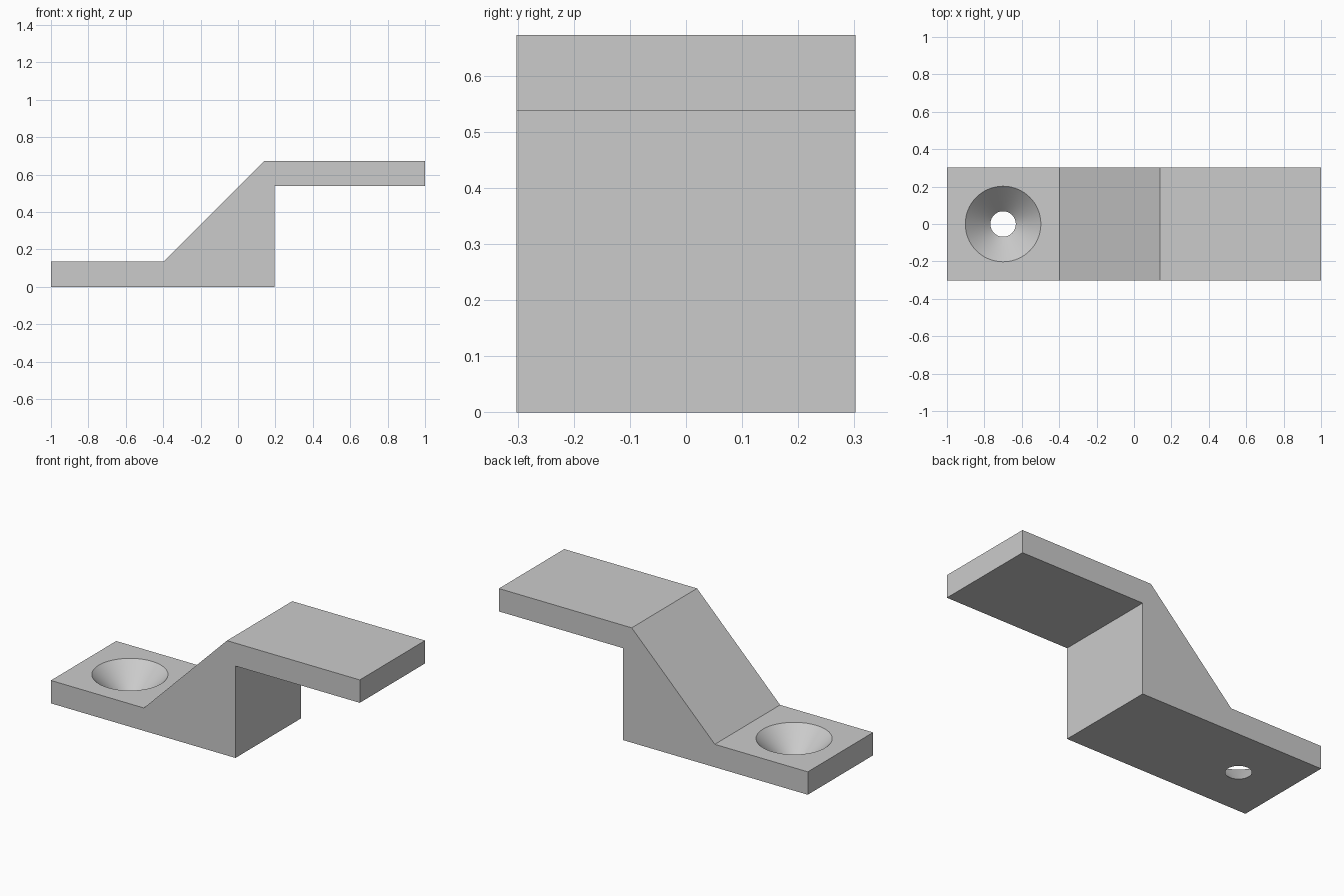
import bpy, bmesh, math

cube = bpy.data.objects.get("Cube")
if cube:
    bpy.data.objects.remove(cube, do_unlink=True)

HALF_WIDTH = 0.302
THICK = 0.134

# Single light grey material
grey = bpy.data.materials.new("light_grey")
grey.use_nodes = True
color = (0.6, 0.6, 0.6, 1.0)
grey.diffuse_color = color
grey.node_tree.nodes["Principled BSDF"].inputs["Base Color"].default_value = color


def make_object(name, bm):
    bmesh.ops.recalc_face_normals(bm, faces=bm.faces)
    mesh = bpy.data.meshes.new(name)
    bm.to_mesh(mesh)
    bm.free()
    mesh.materials.append(grey)
    obj = bpy.data.objects.new(name, mesh)
    bpy.context.collection.objects.link(obj)
    return obj


# Stepped bracket: side profile extruded across its width
profile = [(-1, 0), (0.195, 0), (0.195, 0.538), (1, 0.538),
           (1, 0.672), (0.14, 0.672), (-0.398, THICK), (-1, THICK)]
bm = bmesh.new()
side = bm.faces.new([bm.verts.new((x, -HALF_WIDTH, z)) for x, z in profile])
extruded = bmesh.ops.extrude_face_region(bm, geom=[side])
moved = [v for v in extruded["geom"] if isinstance(v, bmesh.types.BMVert)]
bmesh.ops.translate(bm, verts=moved, vec=(0, 2 * HALF_WIDTH, 0))
bracket = make_object("stepped_bracket", bm)

# Conical countersunk screw hole through the lower flange
MARGIN = 0.03
bm = bmesh.new()
bmesh.ops.create_cone(bm, cap_ends=True, segments=96,
                      radius1=0.068 - MARGIN, radius2=0.202 + MARGIN,
                      depth=THICK + 2 * MARGIN)
cutter = make_object("screw_hole_cutter", bm)
cutter.location = (-0.7, 0, THICK / 2)
cutter.hide_render = True

cut = bracket.modifiers.new("screw_hole", "BOOLEAN")
cut.operation = "DIFFERENCE"
cut.solver = "EXACT"
cut.object = cutter

bpy.ops.object.select_all(action="DESELECT")
bracket.select_set(True)
bpy.context.view_layer.objects.active = bracket
bpy.ops.object.modifier_apply(modifier=cut.name)
bpy.data.objects.remove(cutter, do_unlink=True)

# Smooth hole wall, crisp bracket edges
bpy.ops.object.shade_smooth_by_angle(angle=math.radians(30))
